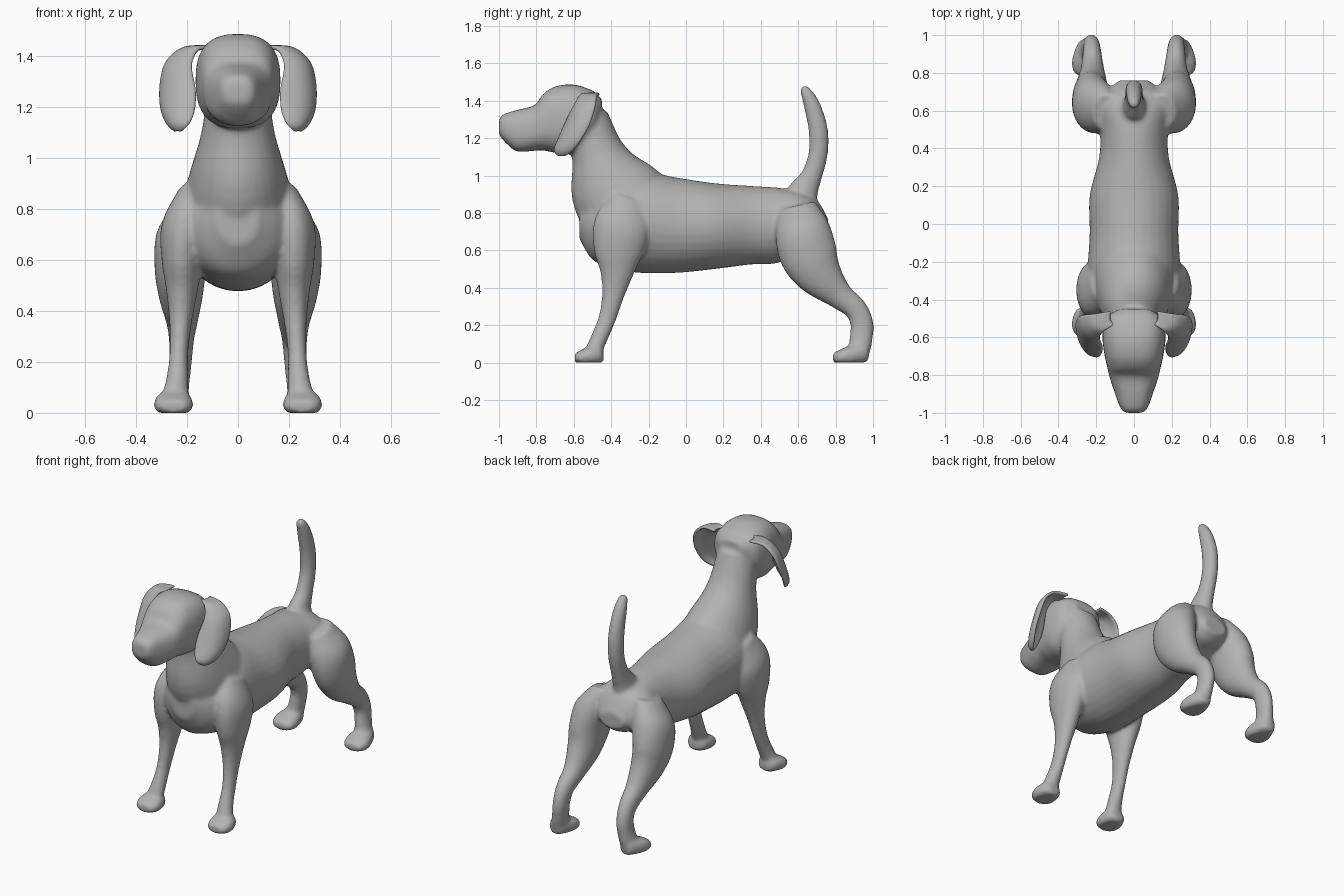
import bpy, bmesh, math
from mathutils import Vector

old = bpy.data.objects.get("Cube")
if old:
    bpy.data.objects.remove(old)

# single coat colour
coat = bpy.data.materials.new("grey_coat")
coat.use_nodes = True
GREY = (0.45, 0.45, 0.45, 1)
coat.diffuse_color = GREY
coat.node_tree.nodes["Principled BSDF"].inputs["Base Color"].default_value = GREY


def spline(rows, steps):
    """Catmull-Rom interpolation through rows of numbers."""
    pts = [Vector(r) for r in rows]
    pts = [pts[0] * 2 - pts[1]] + pts + [pts[-1] * 2 - pts[-2]]
    out = []
    for a, b, c, d in zip(pts, pts[1:], pts[2:], pts[3:]):
        for i in range(steps):
            t = i / steps
            out.append(0.5 * (2 * b + (c - a) * t + (2 * a - 5 * b + 4 * c - d) * t * t
                              + (3 * b - a - 3 * c + d) * t ** 3))
    return out + [pts[-2]]


def loft(bm, rows, power=2.0, along_y=False, side=1, sides=32):
    """Closed tube; each row is x, y, z, half width, half depth."""
    rows = spline(rows, 5)
    rings = []
    for i, (x, y, z, rx, rd) in enumerate(rows):
        lo, hi = rows[max(i - 1, 0)], rows[min(i + 1, len(rows) - 1)]
        tan = Vector((0, 1, 0)) if along_y else Vector((0, hi[1] - lo[1], hi[2] - lo[2])).normalized()
        v = tan.cross(Vector((1, 0, 0)))
        ring = []
        for k in range(sides):
            a = math.tau * k / sides
            c, s = math.cos(a), math.sin(a)
            cu = math.copysign(abs(c) ** (2 / power), c) * rx
            sv = math.copysign(abs(s) ** (2 / power), s) * rd
            p = Vector((x + cu, y, z)) + v * sv
            ring.append(bm.verts.new((p.x * side, p.y, max(p.z, 0.0))))
        rings.append(ring)
    for r0, r1 in zip(rings, rings[1:]):
        for k in range(sides):
            j = (k + 1) % sides
            bm.faces.new((r0[k], r0[j], r1[j], r1[k]))
    bm.faces.new(rings[0])
    bm.faces.new(rings[-1])


def finish(bm, name):
    bmesh.ops.recalc_face_normals(bm, faces=bm.faces)
    for f in bm.faces:
        f.smooth = True
    me = bpy.data.meshes.new(name)
    bm.to_mesh(me)
    bm.free()
    me.materials.append(coat)
    ob = bpy.data.objects.new(name, me)
    bpy.context.collection.objects.link(ob)
    return ob


body = bmesh.new()

# torso
loft(body, [(0, -.57, .76, .08, .10), (0, -.5, .73, .17, .18), (0, -.4, .72, .23, .21),
            (0, -.25, .75, .245, .27), (0, -.05, .735, .235, .255), (0, .15, .73, .235, .23),
            (0, .35, .735, .185, .21), (0, .5, .735, .18, .2), (0, .62, .76, .2, .15),
            (0, .7, .75, .15, .12), (0, .76, .72, .08, .05)], along_y=True)

# neck
loft(body, [(0, -.53, 1.32, .12, .11), (0, -.47, 1.12, .14, .145),
            (0, -.4, .95, .185, .23), (0, -.28, .78, .23, .27)])

# head and muzzle
loft(body, [(0, -1, 1.26, .045, .04), (0, -.985, 1.26, .065, .062), (0, -.95, 1.25, .083, .088),
            (0, -.9, 1.24, .1, .112), (0, -.81, 1.255, .13, .122), (0, -.765, 1.285, .14, .15),
            (0, -.7, 1.3, .155, .177), (0, -.6, 1.305, .167, .182), (0, -.5, 1.335, .15, .12),
            (0, -.45, 1.36, .08, .05)], power=2.6, along_y=True)

# tail
loft(body, [(0, .6, .84, .085, .1), (0, .63, .92, .06, .08), (0, .672, 1, .047, .057),
            (0, .707, 1.12, .045, .052), (0, .706, 1.25, .045, .052),
            (0, .672, 1.38, .04, .044), (0, .635, 1.46, .028, .027), (0, .625, 1.48, .01, .01)])

for side in (-1, 1):
    # front leg and paw
    loft(body, [(.17, -.3, .88, .06, .1), (.21, -.34, .74, .09, .15), (.22, -.36, .6, .08, .135),
                (.22, -.37, .48, .062, .09), (.225, -.39, .36, .045, .06),
                (.232, -.42, .24, .037, .048), (.238, -.46, .14, .043, .045),
                (.25, -.5, .05, .055, .045)], side=side)
    loft(body, [(.253, -.595, .025, .045, .025), (.253, -.57, .028, .07, .035),
                (.253, -.52, .035, .077, .05), (.25, -.46, .04, .06, .045),
                (.25, -.44, .03, .03, .025)], power=2.4, along_y=True, side=side)
    # hind leg and paw
    loft(body, [(.14, .59, .84, .08, .1), (.2, .62, .72, .115, .145), (.225, .655, .58, .103, .155),
                (.225, .715, .47, .088, .125), (.22, .82, .36, .062, .075),
                (.222, .905, .29, .05, .062), (.225, .94, .21, .045, .062),
                (.235, .935, .12, .045, .062), (.25, .92, .05, .055, .06)], side=side)
    loft(body, [(.253, .785, .025, .045, .025), (.253, .81, .028, .07, .035),
                (.253, .86, .035, .077, .05), (.25, .93, .045, .06, .05),
                (.25, .975, .05, .035, .045)], power=2.4, along_y=True, side=side)

# fuse the parts into one continuous skin
skin = finish(body, "dog_body")
fuse = skin.modifiers.new("fuse", 'REMESH')
fuse.mode = 'VOXEL'
fuse.voxel_size = 0.011
fuse.use_smooth_shade = True
soften = skin.modifiers.new("soften", 'SMOOTH')
soften.factor = 0.5
soften.iterations = 10

# hanging ears: rows of front edge x, y, back edge x, y, and height
EAR = [(.1, -.53, .12, -.46, 1.435), (.15, -.56, .21, -.475, 1.43), (.175, -.585, .265, -.48, 1.39),
       (.18, -.61, .29, -.49, 1.345), (.165, -.645, .302, -.515, 1.27),
       (.168, -.68, .297, -.56, 1.19), (.19, -.7, .272, -.605, 1.135),
       (.222, -.675, .24, -.65, 1.108)]
for name, side in (("left_ear", 1), ("right_ear", -1)):
    bm = bmesh.new()
    cols = 10
    grid = []
    for fx, fy, bx, by, z in spline(EAR, 3):
        row = []
        for k in range(cols + 1):
            t = k / cols
            bulge = 0.28 * math.hypot(bx - fx, by - fy) * (1 - (2 * t - 1) ** 2)
            x = fx + (bx - fx) * t + bulge * 0.6
            y = fy + (by - fy) * t - bulge * 0.6
            row.append(bm.verts.new((min(x, .306) * side, y, z)))
        grid.append(row)
    for r0, r1 in zip(grid, grid[1:]):
        for k in range(cols):
            bm.faces.new((r0[k], r0[k + 1], r1[k + 1], r1[k]))
    ear = finish(bm, name)
    thick = ear.modifiers.new("thickness", 'SOLIDIFY')
    thick.thickness = 0.018
    thick.offset = 0
    ear.modifiers.new("round", 'SUBSURF').levels = 1
